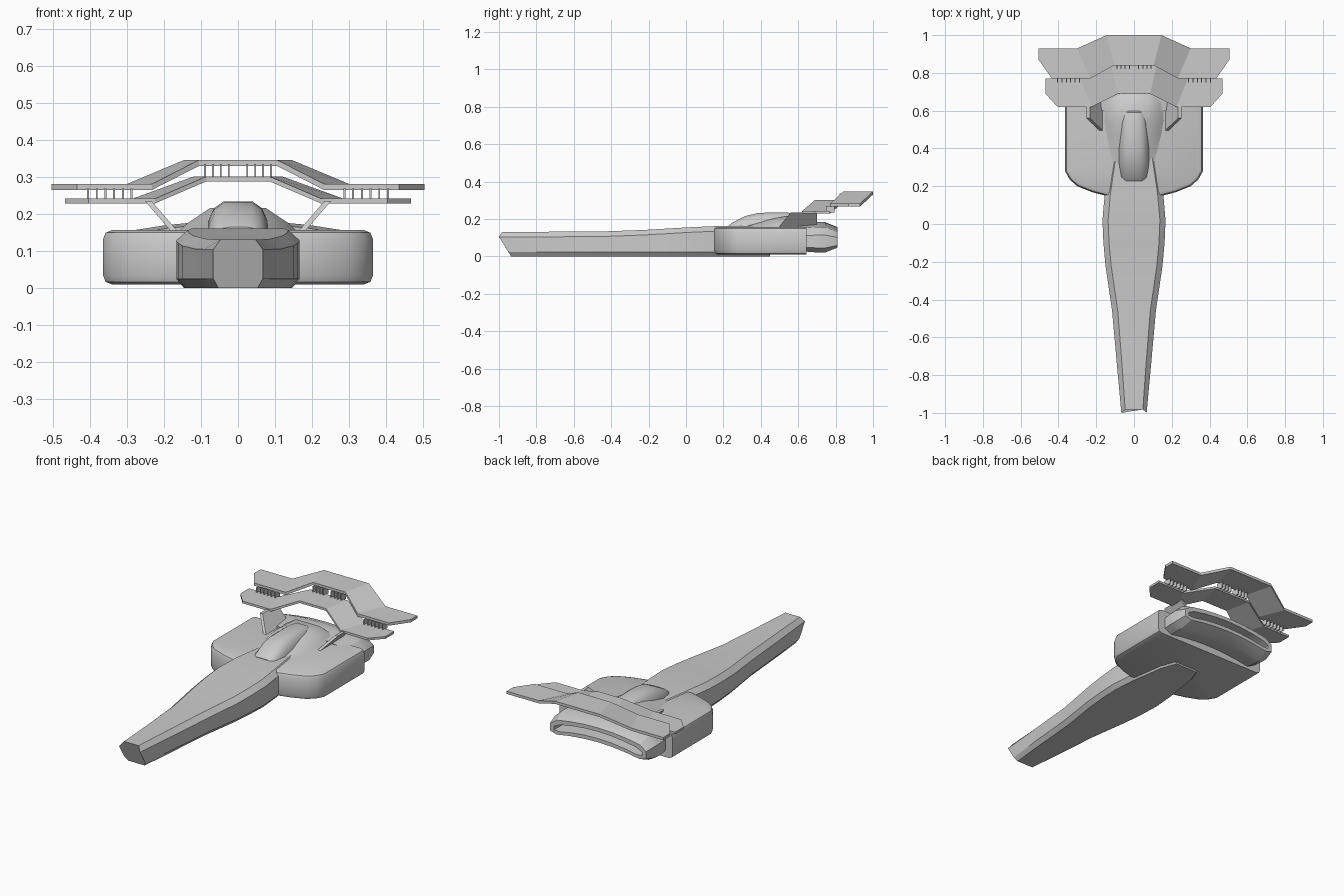
import bpy, bmesh, math
from mathutils import Vector

if "Cube" in bpy.data.objects:
    bpy.data.objects.remove(bpy.data.objects["Cube"])


def finish(name, bm, smooth=None):
    bmesh.ops.recalc_face_normals(bm, faces=bm.faces)
    mesh = bpy.data.meshes.new(name)
    bm.to_mesh(mesh)
    bm.free()
    ob = bpy.data.objects.new(name, mesh)
    bpy.context.collection.objects.link(ob)
    if smooth:
        bpy.ops.object.select_all(action='DESELECT')
        ob.select_set(True)
        bpy.context.view_layer.objects.active = ob
        bpy.ops.object.shade_smooth_by_angle(angle=math.radians(smooth))
    return ob


def loft(name, rings, smooth=None):
    """Skin a list of equal-length point rings and cap both ends."""
    bm = bmesh.new()
    vs = [[bm.verts.new(p) for p in r] for r in rings]
    n = len(vs[0])
    for a, b in zip(vs, vs[1:]):
        for i in range(n):
            j = (i + 1) % n
            bm.faces.new((a[i], a[j], b[j], b[i]))
    bm.faces.new(vs[0])
    bm.faces.new(vs[-1])
    return finish(name, bm, smooth)


# Long nose: chamfered box sections, raked at the front
def nose_ring(y, w, zt, raked=False):
    c = min(0.03, w * 0.3)
    half = [(w - c * 0.7, 0), (w, 0.025), (w, zt - 0.027), (w - c, zt)]
    pts = half + [(-x, z) for x, z in reversed(half)]
    if raked:
        slant = {0: 0.065, 0.025: 0.05, zt - 0.027: 0, zt: 0.018}
        return [(x, y + slant[z], z) for x, z in pts]
    return [(x, y, z) for x, z in pts]


loft("nose_fuselage", [
    nose_ring(-1.0, 0.067, 0.132, True),
    nose_ring(-0.75, 0.09, 0.132),
    nose_ring(-0.46, 0.116, 0.133),
    nose_ring(-0.22, 0.151, 0.142),
    nose_ring(-0.10, 0.162, 0.149),
    nose_ring(0.02, 0.167, 0.156),
    nose_ring(0.16, 0.155, 0.162),
    nose_ring(0.36, 0.125, 0.162),
    nose_ring(0.45, 0.09, 0.156)], 25)

# Wide body: plan outline extruded, with rounded edges
bm = bmesh.new()
half = [(0.14, 0.147), (0.22, 0.168), (0.30, 0.20), (0.34, 0.235), (0.365, 0.28), (0.365, 0.645)]
plan = half + [(-x, y) for x, y in reversed(half)]
base = bm.faces.new([bm.verts.new((x, y, 0.01)) for x, y in plan])
top = bmesh.ops.extrude_face_region(bm, geom=[base])
bmesh.ops.translate(bm, vec=(0, 0, 0.147),
                    verts=[v for v in top["geom"] if isinstance(v, bmesh.types.BMVert)])
rim = [e for e in bm.edges if abs(e.verts[0].co.z - e.verts[1].co.z) < 1e-4
       and not all(v.co.y > 0.64 for v in e.verts)]
bmesh.ops.bevel(bm, geom=rim, offset=0.024, segments=2, profile=0.5, affect='EDGES')
finish("wide_body", bm, 35)


# Arched sections for the canopy and the mound behind it
def arch(y, w, z0, z1, flat):
    h = z1 - z0
    half = [(w, z0), (w * 0.93, z0 + h * 0.4), ((w + flat) / 2 * 1.05, z0 + h * 0.78), (flat, z1)]
    return [(x, y, z) for x, z in half] + [(-x, y, z) for x, z in reversed(half)]


loft("canopy", [arch(y, w, 0.15, z, w * 0.45) for y, w, z in [
    (0.228, 0.055, 0.165), (0.25, 0.072, 0.182), (0.32, 0.082, 0.217), (0.38, 0.085, 0.231),
    (0.44, 0.085, 0.235), (0.54, 0.08, 0.235), (0.59, 0.07, 0.227), (0.61, 0.05, 0.20)]], 40)

loft("rear_mound", [[(-w, y, 0.15), (-w * 0.82, y, 0.15 + (z - 0.15) * 0.4), (-0.075, y, z),
                     (0.075, y, z), (w * 0.82, y, 0.15 + (z - 0.15) * 0.4), (w, y, 0.15)]
                    for y, w, z in [(0.30, 0.125, 0.158), (0.40, 0.14, 0.185), (0.48, 0.155, 0.205),
                                    (0.55, 0.165, 0.217), (0.64, 0.165, 0.217), (0.69, 0.16, 0.18)]], 35)


# Rear exhaust: arched slot with a recessed mouth
def slot_ring(y, w, h):
    ts = [-1, -0.86, -0.6, -0.3, 0, 0.3, 0.6, 0.86, 1]
    upper = []
    lower = []
    for t in ts:
        zc = 0.08 + 0.035 * (1 - t * t)
        hh = h * (0.5 if abs(t) == 1 else 1)
        upper.append((t * w, y, zc + hh))
        lower.append((t * w, y, zc - hh))
    return upper + lower[::-1]


loft("exhaust", [slot_ring(0.60, 0.315, 0.06), slot_ring(0.70, 0.325, 0.068),
                 slot_ring(0.745, 0.325, 0.068), slot_ring(0.81, 0.31, 0.042),
                 slot_ring(0.81, 0.285, 0.02), slot_ring(0.72, 0.28, 0.016)], 25)


# Stepped wings: columns of (front x, front y, rear x, rear y, z)
def wing(name, cols, thick):
    full = cols + [(-a, b, -c, d, z) for a, b, c, d, z in reversed(cols)]
    loft(name, [[(fx, fy, z), (rx, ry, z), (rx, ry, z + thick), (fx, fy, z + thick)]
                for fx, fy, rx, ry, z in full])


wing("lower_wing", [(0.468, 0.69, 0.468, 0.77, 0.229), (0.405, 0.62, 0.405, 0.77, 0.229),
                    (0.225, 0.62, 0.285, 0.77, 0.229), (0.085, 0.69, 0.12, 0.84, 0.289)], 0.013)
wing("upper_wing", [(0.505, 0.87, 0.505, 0.93, 0.266), (0.435, 0.77, 0.435, 0.93, 0.266),
                    (0.232, 0.77, 0.30, 0.93, 0.266), (0.105, 0.84, 0.145, 1.0, 0.331)], 0.016)


# Small slats joining the two wings
def box(bm, x, y, z0, z1):
    r = bmesh.ops.create_cube(bm, size=1)
    for v in r["verts"]:
        v.co = Vector((x + v.co.x * 0.005, y + v.co.y * 0.045,
                       (z0 + z1) / 2 + v.co.z * (z1 - z0)))


bm = bmesh.new()
for s in (-1, 1):
    for i in range(6):
        box(bm, s * (0.288 + i * 0.0235), 0.772, 0.236, 0.27)
    for i in range(4):
        box(bm, s * (0.025 + i * 0.0215), 0.842, 0.296, 0.336)
finish("wing_slats", bm)

# Slanted struts carrying the lower wing
for side, s in (("left", -1), ("right", 1)):
    side_plate = [(0.168, 0.49, 0.15), (0.242, 0.56, 0.236), (0.242, 0.70, 0.236), (0.168, 0.70, 0.15)]
    loft(side + "_strut", [[(s * (x + dx), y, z) for x, y, z in side_plate] for dx in (-0.008, 0.01)])
